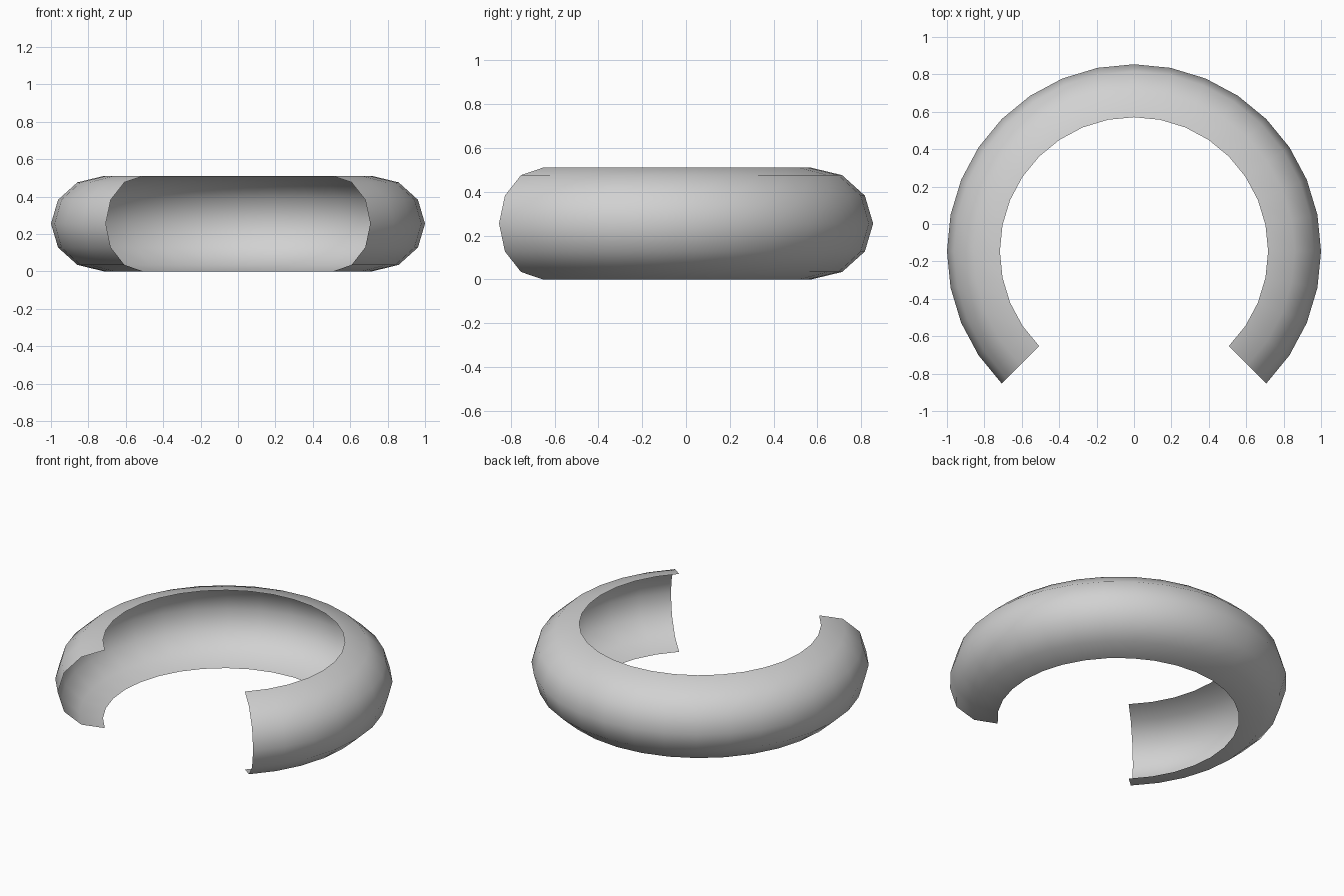
import bpy, bmesh, math
from mathutils import Vector, Matrix

cube = bpy.data.objects.get("Cube")
if cube:
    bpy.data.objects.remove(cube, do_unlink=True)

RING = 0.717             # radius of the open inner rim
DEPTH = 1.0 - RING       # outward bulge of the shell
HALF_HEIGHT = 0.255
CENTRE = Vector((0, -0.146, HALF_HEIGHT))

grey = bpy.data.materials.new("light grey")
grey.use_nodes = True
grey.diffuse_color = (0.64, 0.64, 0.64, 1)
grey.node_tree.nodes["Principled BSDF"].inputs["Base Color"].default_value = grey.diffuse_color

# Half-ellipse profile, open towards the middle of the ring
bm = bmesh.new()
turn = Matrix.Rotation(math.radians(-45), 3, "Z")
profile = []
for i in range(7):
    a = math.radians(-90 + 30 * i)
    point = Vector((RING + DEPTH * math.cos(a), 0, HALF_HEIGHT * math.sin(a)))
    profile.append(bm.verts.new(CENTRE + turn @ point))
edges = [bm.edges.new(pair) for pair in zip(profile, profile[1:])]

# Sweep three quarters of a turn, leaving the gap at the front
bmesh.ops.spin(bm, geom=profile + edges, cent=CENTRE, axis=(0, 0, 1),
               angle=math.radians(270), steps=24, use_duplicate=False)

# Face the shell outwards and shade it smooth
bm.normal_update()
for face in bm.faces:
    outward = face.calc_center_median() - CENTRE
    if face.normal.dot(outward) < 0:
        face.normal_flip()
    face.smooth = True

mesh = bpy.data.meshes.new("open_ring_shell")
bm.to_mesh(mesh)
bm.free()
mesh.materials.append(grey)
shell = bpy.data.objects.new("open_ring_shell", mesh)
bpy.context.collection.objects.link(shell)
